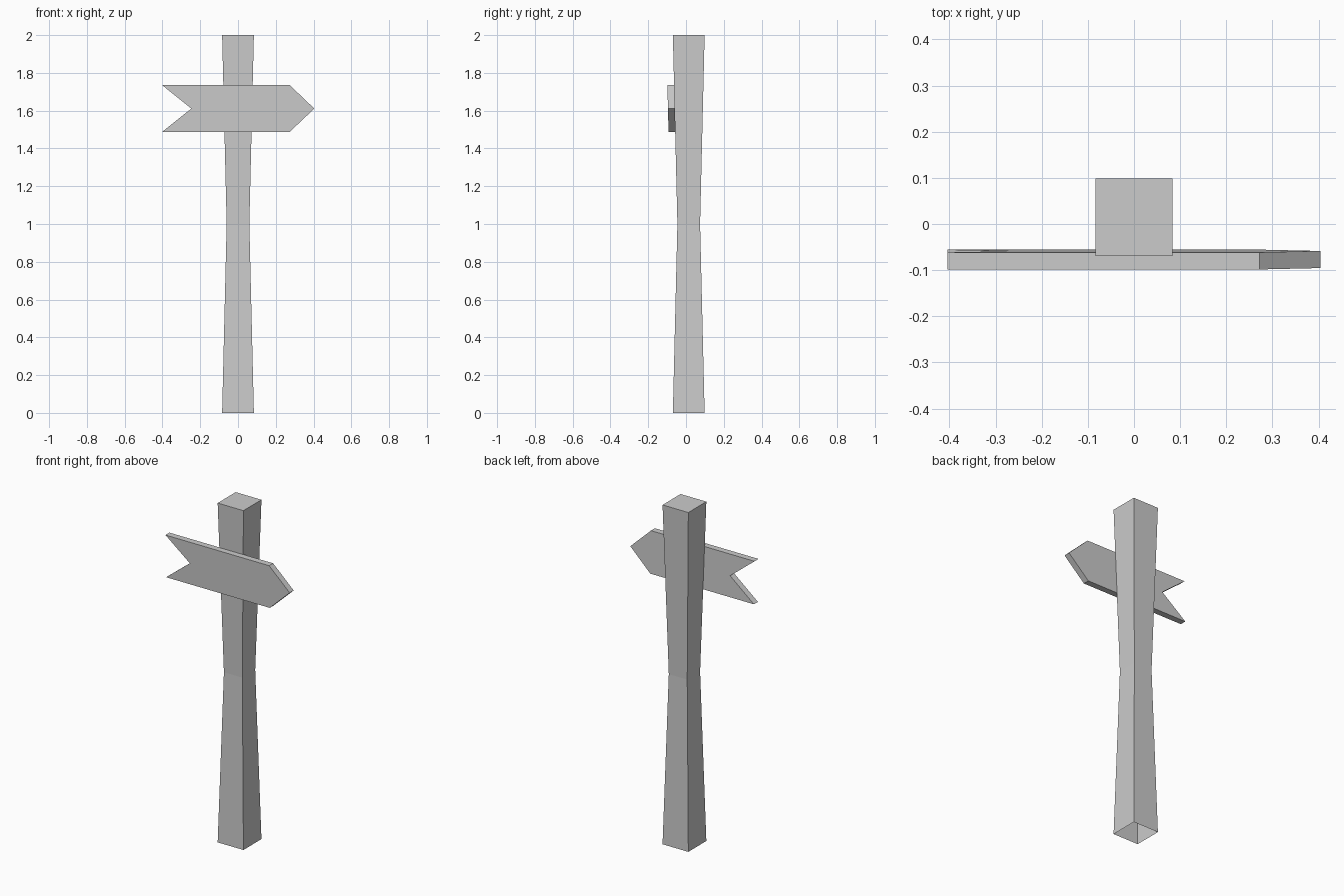
import bpy, bmesh

if "Cube" in bpy.data.objects:
    bpy.data.objects.remove(bpy.data.objects["Cube"])


def make_object(name, bm):
    bmesh.ops.recalc_face_normals(bm, faces=bm.faces)
    mesh = bpy.data.meshes.new(name)
    bm.to_mesh(mesh)
    bm.free()
    obj = bpy.data.objects.new(name, mesh)
    bpy.context.collection.objects.link(obj)
    return obj


def bridge(bm, a, b):
    for i in range(len(a)):
        j = (i + 1) % len(a)
        bm.faces.new((a[i], a[j], b[j], b[i]))


# Post: square, waisted at mid height, closed on top and open underneath
POST_Y = 0.0145
bm = bmesh.new()
rings = []
for z, h in ((0, 0.084), (1, 0.06), (2, 0.084)):
    rings.append([bm.verts.new((sx * h, POST_Y + sy * h, z))
                  for sx, sy in ((-1, -1), (1, -1), (1, 1), (-1, 1))])
bridge(bm, rings[0], rings[1])
bridge(bm, rings[1], rings[2])
bm.faces.new(rings[2])
make_object("post", bm)

# Arrow board: notched tail, pointed tip, leaning with the post's front face
outline = [(-0.404, 1.486), (0.272, 1.486), (0.404, 1.611),
           (0.272, 1.737), (-0.404, 1.737), (-0.247, 1.611)]
SLOPE = 0.024
bm = bmesh.new()
front, back = [[bm.verts.new((x, y - SLOPE * (z - 1.611), z)) for x, z in outline]
               for y in (-0.0955, -0.0585)]
bm.faces.new(front)
bm.faces.new(back[::-1])
bridge(bm, front, back)
make_object("arrow_board", bm)
